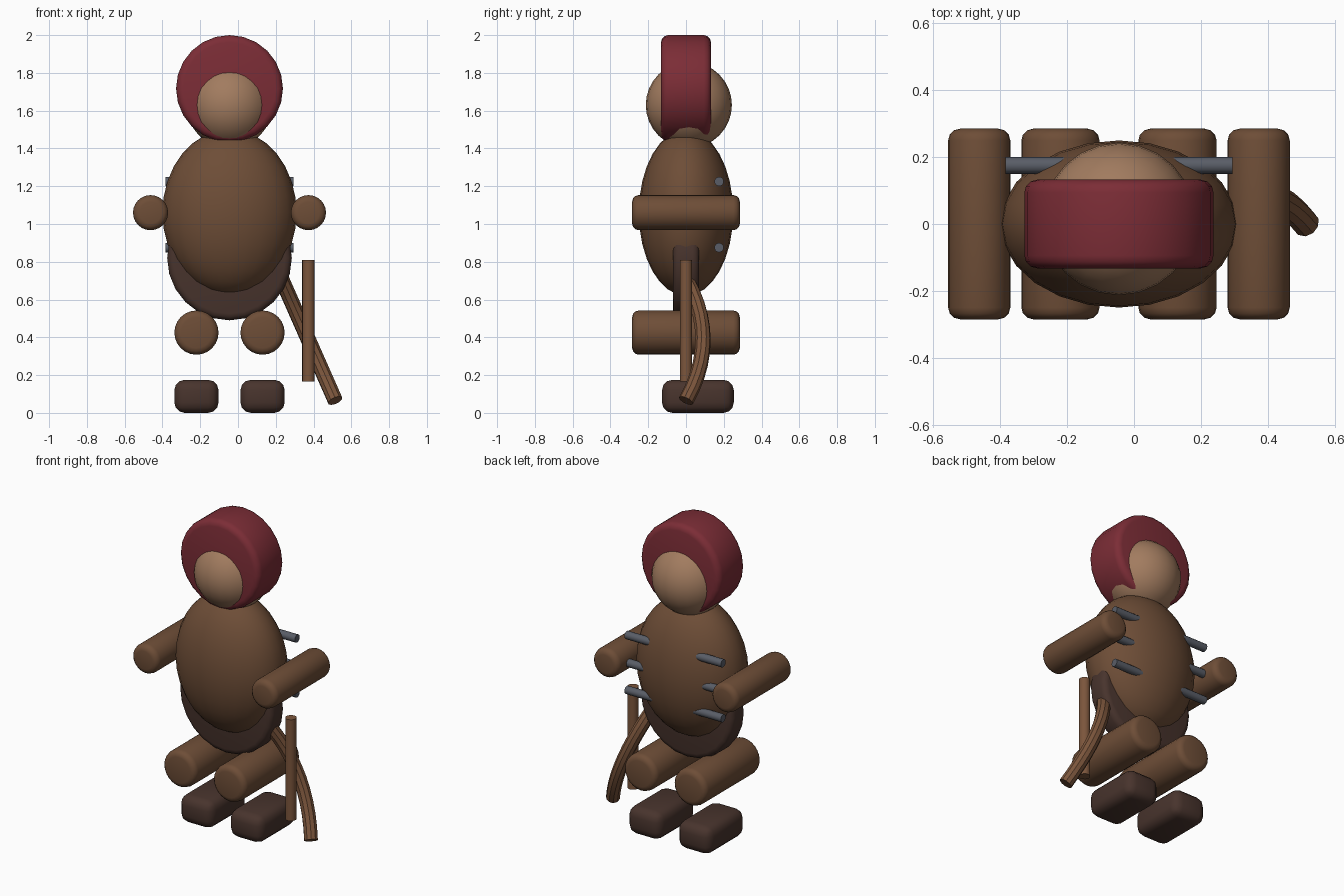
import bpy
from math import pi, radians

if "Cube" in bpy.data.objects:
    bpy.data.objects.remove(bpy.data.objects["Cube"])

CX = -0.045  # the figure's own mirror axis (the sticks shift it off centre)


def material(name, rgb):
    m = bpy.data.materials.new(name)
    m.diffuse_color = (*rgb, 1)
    m.use_nodes = True
    m.node_tree.nodes["Principled BSDF"].inputs["Base Color"].default_value = m.diffuse_color
    return m


BROWN = material("brown", (0.155, 0.075, 0.038))
DARK = material("dark_brown", (0.065, 0.034, 0.026))
SKIN = material("skin", (0.36, 0.20, 0.115))
RED = material("red", (0.20, 0.026, 0.037))
GREY = material("grey", (0.10, 0.11, 0.135))
WOOD = material("wood", (0.20, 0.092, 0.045))


def finish(name, mat, bevel=0, segments=3):
    ob = bpy.context.object
    ob.name = name
    ob.data.materials.append(mat)
    bpy.ops.object.transform_apply(location=False, rotation=True, scale=True)
    if bevel:
        b = ob.modifiers.new("bevel", "BEVEL")
        b.width, b.segments = bevel, segments
        b.limit_method, b.angle_limit = "ANGLE", radians(40)
        bpy.ops.object.modifier_apply(modifier=b.name)
    bpy.ops.object.shade_smooth_by_angle(angle=radians(35))
    return ob


def ball(name, loc, radii, mat):
    bpy.ops.mesh.primitive_uv_sphere_add(segments=24, ring_count=16, radius=1, location=loc)
    bpy.context.object.scale = radii
    finish(name, mat)


def rod(name, loc, r, length, axis, mat, bevel=0, sides=24):
    rot = {"x": (0, pi / 2, 0), "y": (pi / 2, 0, 0), "z": (0, 0, 0)}[axis]
    bpy.ops.mesh.primitive_cylinder_add(vertices=sides, radius=r, depth=length,
                                        location=loc, rotation=rot)
    finish(name, mat, bevel)


# Torso, hips disc and head
ball("torso", (CX, 0, 1.06), (0.355, 0.25, 0.44), BROWN)
rod("hips", (CX, 0, 0.82), 0.33, 0.14, "y", DARK, 0.035)
ball("head", (CX, 0.015, 1.63), (0.228, 0.228, 0.228), SKIN)

# Thick round hood the face pokes through
rod("hood", (CX, 0, 1.717), 0.283, 0.265, "y", RED, 0.038)

# Arms, legs and feet on both sides
for side, s in (("left", 1), ("right", -1)):
    rod(f"{side}_arm", (CX + s * 0.418, 0, 1.06), 0.093, 0.57, "y", BROWN, 0.035)
    rod(f"{side}_leg", (CX + s * 0.175, 0, 0.425), 0.117, 0.57, "y", BROWN, 0.035)
    bpy.ops.mesh.primitive_cube_add(size=1, location=(CX + s * 0.175, 0.063, 0.0875))
    bpy.context.object.scale = (0.234, 0.38, 0.175)
    finish(f"{side}_foot", DARK, 0.055)

# Three pins through the back
for i in range(3):
    rod(f"back_pin_{i + 1}", (CX, 0.175, 0.875 + i * 0.175), 0.025, 0.68, "x", GREY, sides=12)

# Straight stick
rod("straight_stick", (0.373, 0, 0.4875), 0.033, 0.645, "z", WOOD, sides=16)

# Bowed stick leaning out from the hip
top, bottom, bow = (0.23, 0.0, 0.71), (0.515, 0.0, 0.065), 0.09
curve = bpy.data.curves.new("bowed_stick", "CURVE")
curve.dimensions = "3D"
curve.bevel_depth, curve.bevel_resolution, curve.use_fill_caps = 0.041, 3, True
line = curve.splines.new("POLY")
line.points.add(10)
for i, p in enumerate(line.points):
    t = i / 10
    x, y, z = (a + (b - a) * t for a, b in zip(top, bottom))
    p.co = (x, y + 4 * bow * t * (1 - t), z, 1)
stick = bpy.data.objects.new("bowed_stick", curve)
bpy.context.collection.objects.link(stick)
bpy.ops.object.select_all(action="DESELECT")
stick.select_set(True)
bpy.context.view_layer.objects.active = stick
bpy.ops.object.convert(target="MESH")
finish("bowed_stick", WOOD)
